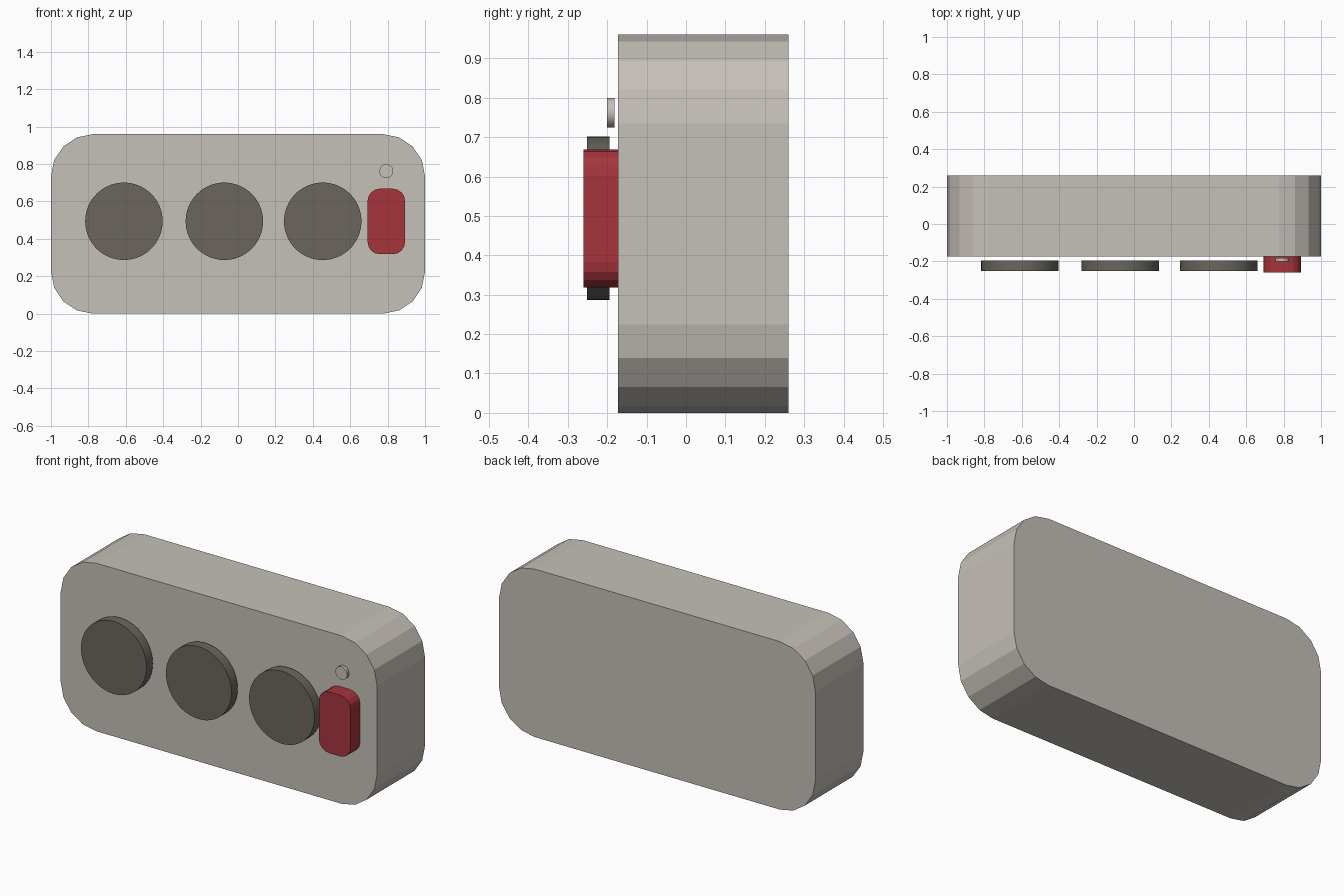
import bpy
import math

cube = bpy.data.objects.get("Cube")
if cube:
    bpy.data.objects.remove(cube, do_unlink=True)


def material(name, rgb):
    mat = bpy.data.materials.new(name)
    mat.use_nodes = True
    color = (*rgb, 1)
    mat.diffuse_color = color
    mat.node_tree.nodes["Principled BSDF"].inputs["Base Color"].default_value = color
    return mat


def extrude_outline(name, outline, front, back, mat):
    """Extrude a closed x-z outline from y = front to y = back."""
    n = len(outline)
    verts = [(x, y, z) for y in (front, back) for x, z in outline]
    faces = [tuple(range(n)), tuple(reversed(range(n, 2 * n)))]
    faces += [(i, i + n, (i + 1) % n + n, (i + 1) % n) for i in range(n)]
    mesh = bpy.data.meshes.new(name)
    mesh.from_pydata(verts, [], faces)
    mesh.materials.append(mat)
    obj = bpy.data.objects.new(name, mesh)
    bpy.context.collection.objects.link(obj)
    return obj


def rounded_rect(cx, cz, width, height, radius, steps=4):
    points = []
    for quarter, (sx, sz) in enumerate([(1, 1), (-1, 1), (-1, -1), (1, -1)]):
        for i in range(steps + 1):
            a = (quarter + i / steps) * math.pi / 2
            points.append((cx + sx * (width / 2 - radius) + radius * math.cos(a),
                           cz + sz * (height / 2 - radius) + radius * math.sin(a)))
    return points


def disc(name, x, z, radius, front, back, mat):
    bpy.ops.mesh.primitive_cylinder_add(
        vertices=64, radius=radius, depth=back - front,
        location=(x, (front + back) / 2, z), rotation=(math.pi / 2, 0, 0))
    obj = bpy.context.object
    obj.name = name
    obj.data.materials.append(mat)
    bpy.ops.object.shade_smooth_by_angle(angle=math.radians(30))
    return obj


beige = material("warm_grey", (0.56, 0.525, 0.48))
dark = material("dark_olive_grey", (0.145, 0.134, 0.11))
red = material("red", (0.38, 0.035, 0.046))

# Case with faceted rounded corners
extrude_outline("case", rounded_rect(0, 0.48, 2, 0.96, 0.225), -0.173, 0.26, beige)

# Three round dials
for label, x in (("right", -0.61), ("middle", -0.073), ("left", 0.453)):
    disc(label + "_dial", x, 0.494, 0.207, -0.251, -0.194, dark)

# Rocker switch and indicator lamp
extrude_outline("switch", rounded_rect(0.793, 0.493, 0.2, 0.35, 0.065), -0.26, -0.173, red)
disc("indicator", 0.793, 0.762, 0.037, -0.2, -0.182, beige)
